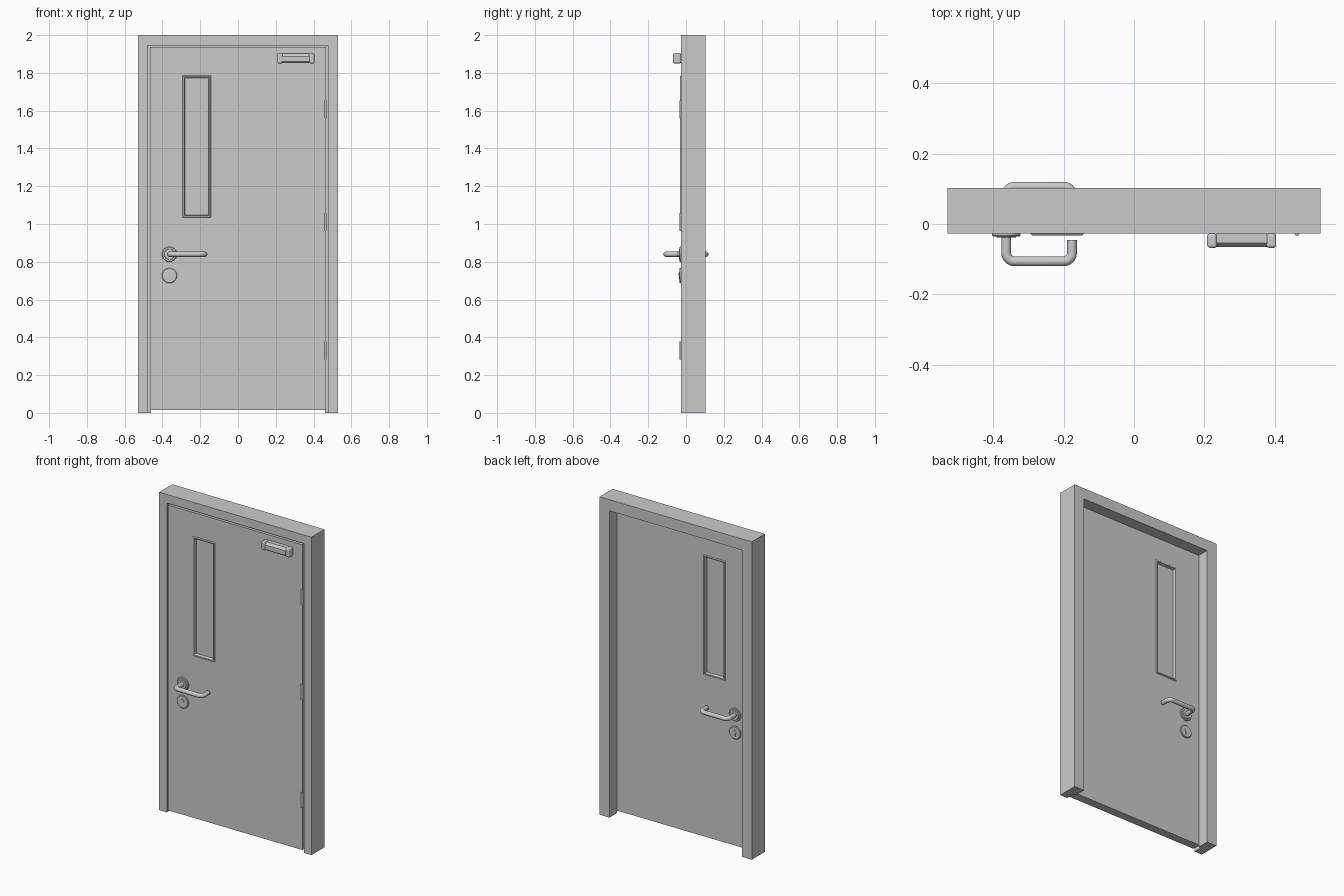
import bpy, bmesh, math
from mathutils import Vector

if "Cube" in bpy.data.objects:
    bpy.data.objects.remove(bpy.data.objects["Cube"])

FACE = 0.027          # half thickness of the door leaf


def finish(name, bm, mirror_y=False, smooth=False):
    bmesh.ops.recalc_face_normals(bm, faces=bm.faces[:])
    me = bpy.data.meshes.new(name)
    bm.to_mesh(me)
    bm.free()
    ob = bpy.data.objects.new(name, me)
    bpy.context.collection.objects.link(ob)
    style(ob, mirror_y, smooth)
    return ob


def style(ob, mirror_y, smooth):
    bpy.ops.object.select_all(action='DESELECT')
    bpy.context.view_layer.objects.active = ob
    ob.select_set(True)
    if smooth:
        bpy.ops.object.shade_smooth_by_angle(angle=math.radians(35))
    if mirror_y:
        m = ob.modifiers.new("both_sides", 'MIRROR')
        m.use_axis = (False, True, False)


def skin(name, loops, ring=True, wrap=True, caps=False, **kw):
    """Join point loops with quads; ring closes each loop, wrap joins last to first."""
    bm = bmesh.new()
    vs = [[bm.verts.new(p) for p in lp] for lp in loops]
    n, k = len(vs), len(vs[0])
    for i in range(n if wrap else n - 1):
        a, b = vs[i], vs[(i + 1) % n]
        for j in range(k if ring else k - 1):
            bm.faces.new((a[j], a[(j + 1) % k], b[(j + 1) % k], b[j]))
    if caps and ring:
        bm.faces.new(vs[0])
        bm.faces.new(vs[-1])
    elif caps:
        bm.faces.new([l[0] for l in vs])
        bm.faces.new([l[-1] for l in vs])
    return finish(name, bm, **kw)


def rect(x0, x1, z0, z1, y, grow=0.0):
    x0, x1, z0, z1 = x0 - grow, x1 + grow, z0 - grow, z1 + grow
    return [(x0, y, z0), (x0, y, z1), (x1, y, z1), (x1, y, z0)]


def lathe(name, cx, cz, profile, seg=40):
    """Turn (radius, y) points about a y axis through cx, cz; shown on both door sides."""
    loops = [[(cx + r * math.cos(t), y, cz + r * math.sin(t))
              for t in (2 * math.pi * i / seg for i in range(seg))] for r, y in profile]
    return skin(name, loops, wrap=False, caps=True, mirror_y=True, smooth=True)


def extrude_x(name, yz, x0, x1, smooth=False):
    return skin(name, [[(x, y, z) for y, z in yz] for x in (x0, x1)],
                wrap=False, caps=True, smooth=smooth)


# Door frame: rebated section swept up, across and down
section = [(0.53, 2.0, -FACE), (0.53, 2.0, 0.103), (0.461, 1.93, 0.103),
           (0.461, 1.93, 0.029), (0.477, 1.946, 0.029), (0.477, 1.946, -FACE)]
skin("door_frame", [[(-w, y, 0), (-w, y, h), (w, y, h), (w, y, 0)]
                    for w, h, y in section], ring=False, caps=True)

# Door leaf with window opening
win = (-0.283, -0.153, 1.045, 1.775)
leaf = (-0.467, 0.467, 0.015, 1.936)
skin("door_leaf", [rect(*leaf, -FACE), rect(*leaf, FACE),
                   rect(*win, FACE), rect(*win, -FACE)])

# Window pane and raised, sloped trim on both faces
skin("window_pane", [rect(*win, -0.014), rect(*win, 0.014)], wrap=False, caps=True)
skin("window_trim", [rect(*win, -FACE, 0.011), rect(*win, -0.032, 0.007),
                     rect(*win, -0.032, 0.001), rect(*win, -0.014, -0.003),
                     rect(*win, -0.014, 0)], mirror_y=True)

# Lever handle: bent tube on both faces
HX, HZ, TIP = -0.363, 0.84, -0.176


def bend(corner, d_in, d_out, r, n=8):
    c, a, b = Vector(corner), Vector(d_in), Vector(d_out)
    o = c - a * r + b * r
    return [o - b * r * math.cos(t) + a * r * math.sin(t)
            for t in (math.pi / 2 * i / n for i in range(n + 1))]


Y = -0.106
path = ([Vector((HX, -FACE, HZ))]
        + bend((HX, Y, HZ), (0, -1, 0), (1, 0, 0), 0.024)
        + bend((TIP, Y, HZ), (1, 0, 0), (0, 1, 0), 0.024)
        + [Vector((TIP, -0.046, HZ))])
tube = []
for i, p in enumerate(path):
    d = (path[min(i + 1, len(path) - 1)] - path[max(i - 1, 0)]).normalized()
    side = d.cross(Vector((0, 0, 1)))
    tube.append([p + 0.0138 * (side * math.cos(t) + Vector((0, 0, 1)) * math.sin(t))
                 for t in (2 * math.pi * j / 24 for j in range(24))])
skin("lever_handle", tube, wrap=False, caps=True, mirror_y=True, smooth=True)

# Round plates behind the lever and the lock
lathe("lever_plate", HX, HZ, [(0.040, -FACE), (0.040, -0.032), (0.037, -0.035),
                              (0.029, -0.035), (0.027, -0.038), (0.015, -0.038)])
KZ = 0.727
lathe("lock_plate", HX, KZ, [(0.040, -FACE), (0.040, -0.032), (0.037, -0.035)])

# Lock cylinder: round head with a tail below
arc = [math.radians(-55 + 290 * i / 20) for i in range(21)]
outline = [(0.011 * math.cos(t), 0.007 + 0.011 * math.sin(t)) for t in arc]
outline += [(-0.0063, -0.018), (-0.003, -0.022), (0.003, -0.022), (0.0063, -0.018)]
skin("lock_cylinder", [[(HX + x, y, KZ + z) for x, z in outline]
                       for y in (-0.034, -0.038)], wrap=False, caps=True,
     mirror_y=True, smooth=True)
key = (HX - 0.0012, HX + 0.0012, KZ + 0.001, KZ + 0.013)
skin("key_slot", [rect(*key, -0.037), rect(*key, -0.0385)], wrap=False, caps=True,
     mirror_y=True)

# Door closer: bevelled body between two rounded end caps
extrude_x("closer_body", [(-FACE, 1.853), (-0.060, 1.853), (-0.066, 1.859),
                          (-0.066, 1.888), (-0.054, 1.903), (-FACE, 1.903)], 0.234, 0.378)
for name, x0, x1 in (("closer_cap_left", 0.208, 0.236), ("closer_cap_right", 0.376, 0.404)):
    cap = extrude_x(name, [(-FACE, 1.85), (-0.068, 1.85), (-0.068, 1.905),
                           (-FACE, 1.905)], x0, x1)
    b = cap.modifiers.new("rounded", 'BEVEL')
    b.width, b.segments = 0.008, 3

# Hinge knuckles
for name, z in (("hinge_top", 1.607), ("hinge_middle", 1.01), ("hinge_bottom", 0.33)):
    ring = [(0.006 * math.cos(math.pi * i / 8), 0.006 * math.sin(math.pi * i / 8))
            for i in range(16)]
    skin(name, [[(0.463 + x, -0.028 + y, h) for x, y in ring]
                for h in (z - 0.047, z + 0.047)], wrap=False, caps=True, smooth=True)
